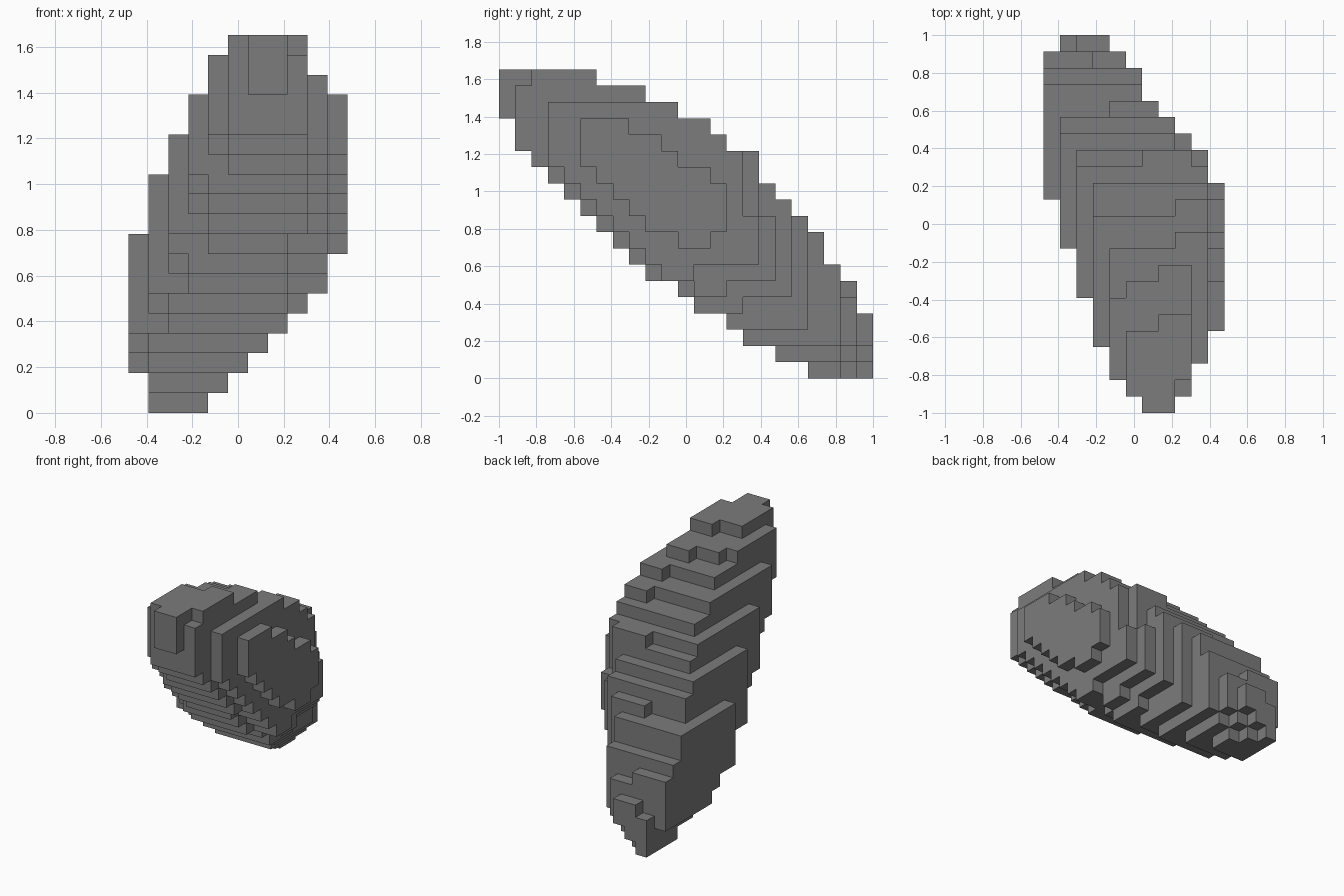
import bpy
import bmesh
from mathutils import Vector

default_cube = bpy.data.objects.get("Cube")
if default_cube:
    bpy.data.objects.remove(default_cube, do_unlink=True)

WIDE, DEEP, TALL = 11, 23, 19
CELL = 2 / DEEP

# Side profile: first and last block in depth for each layer, bottom to top
FRONT_EDGE = [19, 17, 15, 14, 12, 11, 9, 8, 7, 6, 5, 4, 3, 2, 1, 1, 0, 0, 0]
BACK_EDGE = [22, 22, 22, 22, 21, 21, 20, 19, 19, 18, 17, 16, 15, 15, 13, 12, 10, 8, 5]

# Extents of each upright slice, from the right flank to the left flank
LOWEST = [2, 0, 0, 0, 1, 2, 3, 4, 5, 6, 8]
HIGHEST = [8, 11, 13, 15, 17, 18, 18, 18, 18, 16, 15]
FOREMOST = [13, 10, 7, 4, 2, 1, 0, 0, 1, 3, 5]
REARMOST = [21, 22, 22, 22, 21, 20, 18, 17, 16, 15, 13]

# Raised plate on the left flank, upwards from its lowest layer
PLATE_START = [11, 9, 8, 7, 6, 5, 5, 5]
PLATE_END = [12, 13, 13, 13, 12, 10, 9, 7]

# Layers from which a right-hand slice is set back by one block at the front
SETBACK_FROM = [2, 4, 6, 8, 12]


def front_limit(across, layer):
    """First block in depth, with the bevelled front corners."""
    limit = FRONT_EDGE[layer]
    if across < len(SETBACK_FROM) and layer >= SETBACK_FROM[across]:
        limit += 1
    if across == 9 or (across == 8 and layer <= 8):
        limit += 1
    if across == 8 and layer == TALL - 1:
        limit += 2
    return limit


def back_limit(across, layer):
    """Last block in depth, with the stepped upper and lower back edges."""
    limit = BACK_EDGE[layer]
    if layer >= 15 and across < (7 if layer > 16 else 8):
        limit -= 1
    if layer == 17 and across == 4:
        limit -= 1
    if (layer == 13 and across < 6) or (layer == 9 and across < 4):
        limit -= 1
    if layer == 5 and across > 2:
        limit -= 1
    if layer > 9 and across > 7:
        limit = min(limit, 14 if across == 9 else 15)
    # underside of the left flank tapers back in steps
    if across > 6 and layer == LOWEST[across]:
        limit = min(limit, FRONT_EDGE[layer] + 2)
    return limit


def is_filled(across, depth, layer):
    """Tell whether the body has a block in this cell."""
    if not (0 <= across < WIDE and 0 <= depth < DEEP and 0 <= layer < TALL):
        return False
    if not LOWEST[across] <= layer <= HIGHEST[across]:
        return False
    if not FOREMOST[across] <= depth <= REARMOST[across]:
        return False
    if across == WIDE - 1:
        row = layer - LOWEST[across]
        return PLATE_START[row] <= depth <= PLATE_END[row]
    # small notches at the lower tip
    if layer < 3 and across > 3 + layer - max(0, depth - 20):
        return False
    if depth == DEEP - 1 and across == 1 and layer == 3:
        return False
    return front_limit(across, layer) <= depth <= back_limit(across, layer)


def add_face(bm, cell, axis, side):
    """Add one outer square of a block."""
    first, second = (axis + 1) % 3, (axis + 2) % 3
    corners = []
    for u, v in ((0, 0), (1, 0), (1, 1), (0, 1)):
        point = Vector(cell)
        point[axis] += side
        point[first] += u
        point[second] += v
        point -= Vector((WIDE / 2, DEEP / 2, 0))
        corners.append(bm.verts.new(point * CELL))
    bm.faces.new(corners if side else corners[::-1])


# Body: only the outer faces of the stacked blocks
bm = bmesh.new()
for across in range(WIDE):
    for depth in range(DEEP):
        for layer in range(TALL):
            cell = (across, depth, layer)
            if not is_filled(*cell):
                continue
            for axis in range(3):
                for side in (0, 1):
                    neighbour = list(cell)
                    neighbour[axis] += 1 if side else -1
                    if not is_filled(*neighbour):
                        add_face(bm, cell, axis, side)

# Join the squares into broad flat faces
bmesh.ops.remove_doubles(bm, verts=bm.verts, dist=CELL / 100)
bmesh.ops.dissolve_limit(bm, angle_limit=0.02, verts=bm.verts, edges=bm.edges)
mesh = bpy.data.meshes.new("stepped_body")
bm.to_mesh(mesh)
bm.free()
body = bpy.data.objects.new("stepped_body", mesh)
bpy.context.collection.objects.link(body)

# Plain grey stone
grey = bpy.data.materials.new("stone_grey")
grey.use_nodes = True
colour = (0.2, 0.2, 0.2, 1)
grey.diffuse_color = colour
grey.node_tree.nodes["Principled BSDF"].inputs["Base Color"].default_value = colour
mesh.materials.append(grey)
